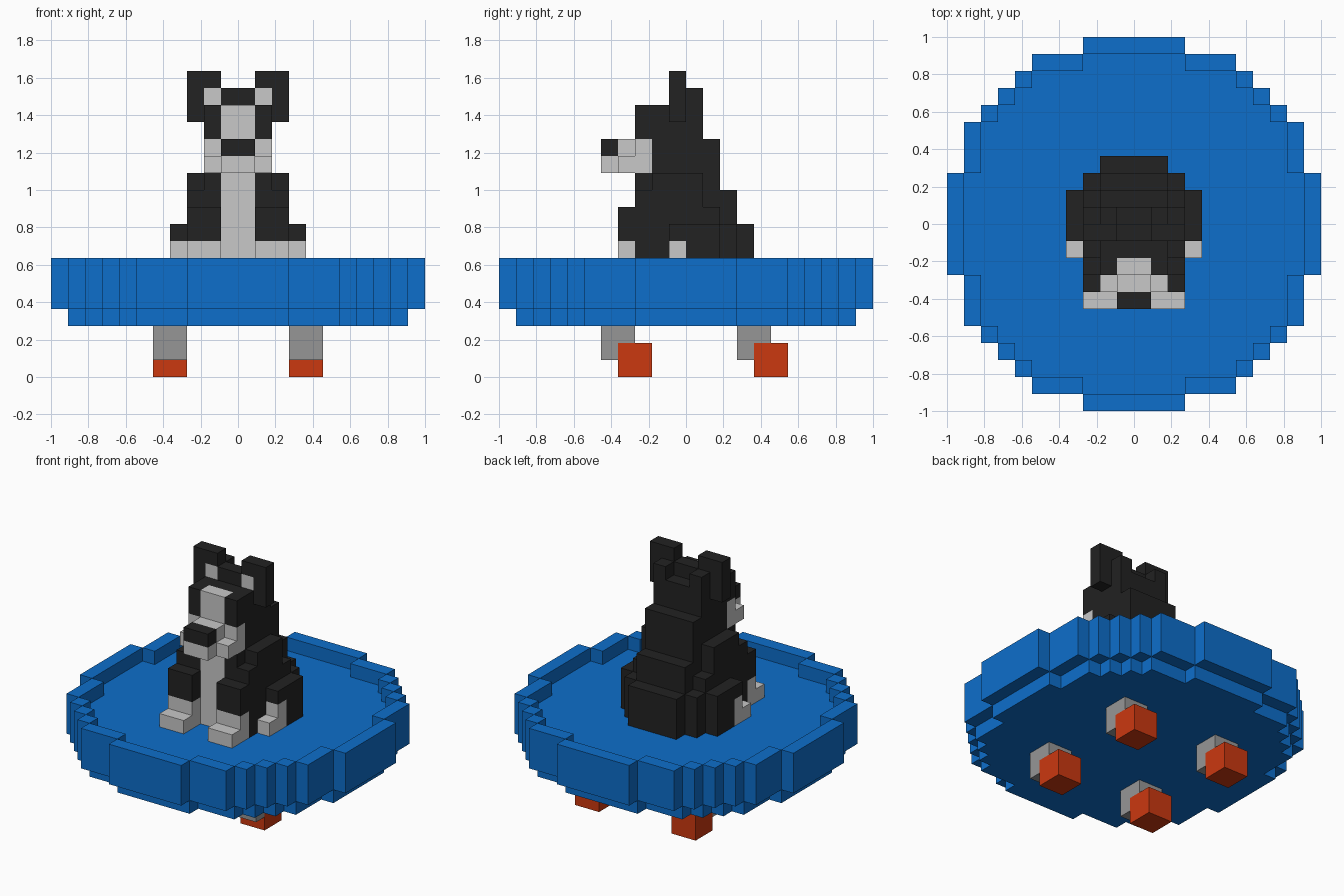
import bpy, bmesh

if "Cube" in bpy.data.objects:
    bpy.data.objects.remove(bpy.data.objects["Cube"])

U = 1 / 11  # one block


def material(name, rgb):
    m = bpy.data.materials.new(name)
    m.diffuse_color = (*rgb, 1)
    m.use_nodes = True
    m.node_tree.nodes["Principled BSDF"].inputs["Base Color"].default_value = m.diffuse_color
    return m


BLUE = material("blue", (0.004, 0.156, 0.597))
BLACK = material("black fur", (0.016, 0.016, 0.016))
WHITE = material("light fur", (0.578, 0.578, 0.578))
GREY = material("grey", (0.305, 0.305, 0.305))
RED = material("orange red", (0.597, 0.040, 0.005))


def finish(name, bm, mat):
    bmesh.ops.recalc_face_normals(bm, faces=bm.faces)
    me = bpy.data.meshes.new(name)
    bm.to_mesh(me)
    bm.free()
    me.materials.append(mat)
    ob = bpy.data.objects.new(name, me)
    bpy.context.collection.objects.link(ob)
    return ob


def blocks(name, mat, boxes, mirror=True):
    """Boxes (x0, x1, y0, y1, z0, z1) in block units, mirrored in x if off-centre."""
    bm = bmesh.new()
    for x0, x1, y0, y1, z0, z1 in boxes:
        spans = [(x0, x1)]
        if mirror and x0 != -x1:
            spans.append((-x1, -x0))
        for a, b in spans:
            vs = bmesh.ops.create_cube(bm, size=1)["verts"]
            for v in vs:
                v.co.x = U * (b if v.co.x > 0 else a)
                v.co.y = U * (y1 if v.co.y > 0 else y0)
                v.co.z = U * (z1 if v.co.z > 0 else z0)
    return finish(name, bm, mat)


# Dish body: stepped round outline, extruded
quarter = [(10, 3), (9, 3), (9, 6), (8, 6), (8, 7), (7, 7), (7, 8),
           (6, 8), (6, 9), (3, 9), (3, 10)]
outline = list(quarter)
for _ in range(3):
    quarter = [(-y, x) for x, y in quarter]
    outline += quarter
bm = bmesh.new()
face = bm.faces.new([bm.verts.new((x * U, y * U, 3 * U)) for x, y in outline])
ext = bmesh.ops.extrude_face_region(bm, geom=[face], use_keep_orig=True)
for v in ext["geom"]:
    if isinstance(v, bmesh.types.BMVert):
        v.co.z = 6 * U
finish("dish_body", bm, BLUE)

# Raised rim: straight pieces and stepped diagonal pieces on all sides
rim = [(-3, 3, 10, 11, 4, 7), (-3, 3, -11, -10, 4, 7), (10, 11, -3, 3, 4, 7)]
for x0, x1, y0, y1 in [(3, 6, 9, 10), (6, 7, 8, 9), (7, 8, 7, 8),
                       (8, 9, 6, 7), (9, 10, 3, 6)]:
    rim += [(x0, x1, y0, y1, 4, 7), (x0, x1, -y1, -y0, 4, 7)]
blocks("dish_rim", BLUE, rim)

# Wheels and their brackets
for label, y in (("front", -5), ("back", 3)):
    blocks(label + "_brackets", GREY, [(3, 5, y, y + 1, 1, 3),
                                       (3, 5, y + 1, y + 2, 2, 3)])
    blocks(label + "_wheels", RED, [(3, 5, y + 1, y + 3, 0, 2)])

# Dog torso, stepping back toward the tail
blocks("torso", BLACK, [
    (-3, 3, -2, 1, 6, 12),
    (-3, 3, 1, 2, 6, 10),
    (-3, 3, 2, 3, 6, 9),
    (-2, 2, 1, 2, 6, 14),
    (-2, 2, 2, 3, 6, 11),
    (-2, 2, 3, 4, 6, 9),
])
blocks("chest_sides", BLACK, [(1, 3, -3, -2, 6, 11), (1, 2, -3, -2, 11, 12)])
blocks("chest_stripe", WHITE, [(-1, 1, -3, -2, 6, 12)])

# Legs and paws
blocks("front_legs", BLACK, [(1, 3, -4, -3, 8, 10)])
blocks("front_paws", WHITE, [(1, 3, -4, -3, 6, 8), (1, 3, -5, -4, 6, 7)])
blocks("haunches", BLACK, [(3, 4, 0, 2, 6, 9), (3, 4, -1, 0, 8, 9)])
blocks("back_paws", WHITE, [(3, 4, -2, 0, 6, 7), (3, 4, -1, 0, 7, 8)])

# Head
blocks("head", BLACK, [
    (-2, 2, -2, 1, 12, 16),
    (1, 2, -3, -2, 14, 16),
    (-1, 1, -1, 0, 16, 17),
    (1, 2, 0, 1, 16, 17),
])
blocks("face_stripe", WHITE, [(-1, 1, -3, -2, 14, 16)])
blocks("muzzle", WHITE, [
    (-2, 2, -4, -2, 12, 13),
    (-2, 2, -3, -2, 13, 14),
    (-1, 1, -4, -3, 13, 14),
    (-1, 1, -5, -4, 12, 13),
])
blocks("nose", BLACK, [(-1, 1, -5, -4, 13, 14)])

# Ears with light inner patches
blocks("ears", BLACK, [(2, 3, -1, 0, 15, 18), (1, 2, -1, 0, 17, 18)])
blocks("inner_ears", WHITE, [(1, 2, -1, 0, 16, 17)])
